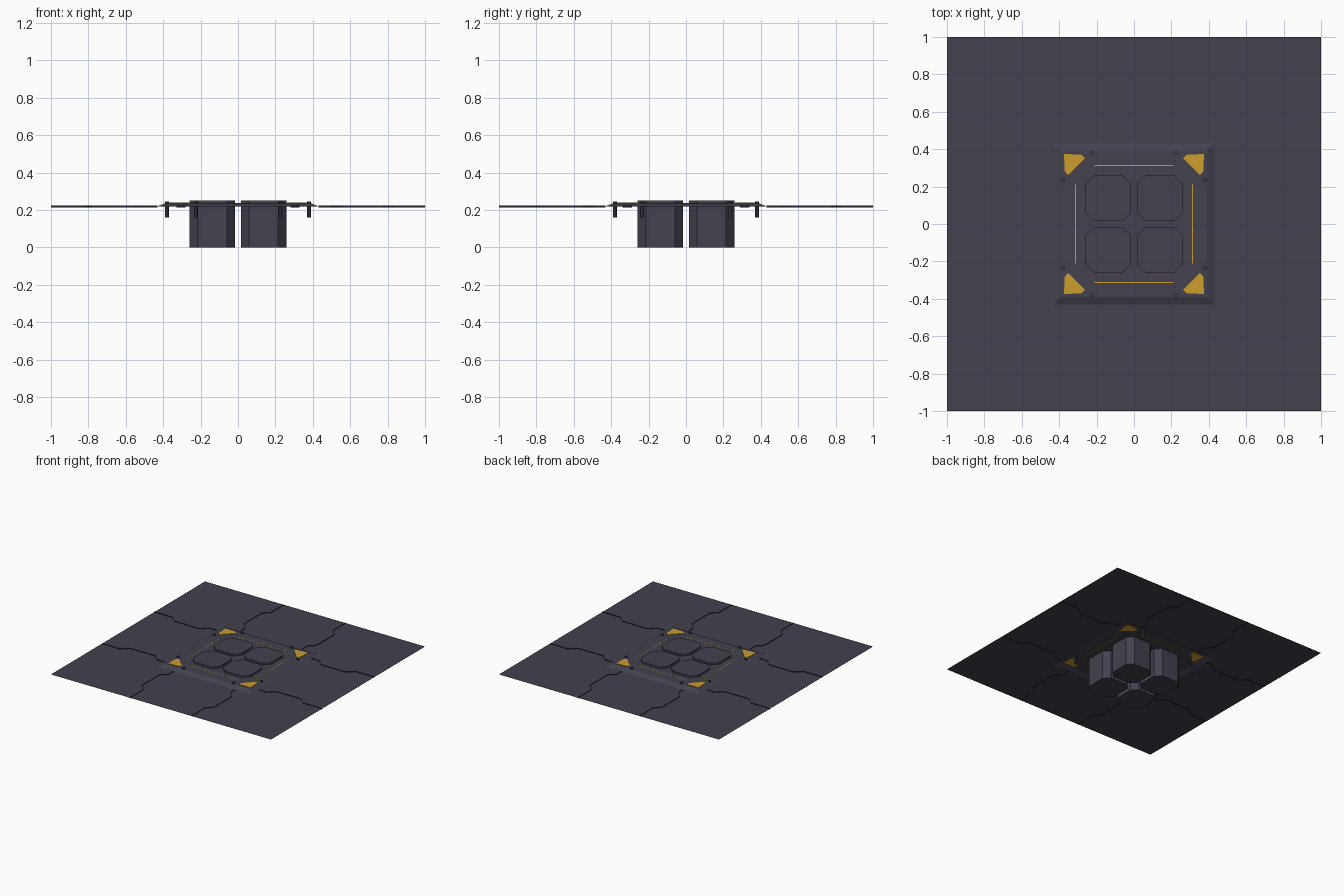
import bpy, bmesh, math

if "Cube" in bpy.data.objects:
    bpy.data.objects.remove(bpy.data.objects["Cube"])


def material(name, rgb):
    m = bpy.data.materials.new(name)
    m.diffuse_color = (*rgb, 1)
    m.use_nodes = True
    m.node_tree.nodes["Principled BSDF"].inputs["Base Color"].default_value = m.diffuse_color
    return m


SLATE = material("slate_metal", (0.055, 0.053, 0.077))
DARK = material("dark_metal", (0.025, 0.025, 0.034))
GOLD = material("gold_paint", (0.60, 0.34, 0.027))


def finish(name, bm, mat, fix=True):
    if fix:
        bmesh.ops.recalc_face_normals(bm, faces=bm.faces)
    me = bpy.data.meshes.new(name)
    bm.to_mesh(me)
    bm.free()
    me.materials.append(mat)
    ob = bpy.data.objects.new(name, me)
    bpy.context.collection.objects.link(ob)
    return ob


def prism(name, pts, z0, z1, mat):
    """Closed upright prism from an outline."""
    bm = bmesh.new()
    base = bm.faces.new([bm.verts.new((x, y, z0)) for x, y in pts])
    top = bmesh.ops.extrude_face_region(bm, geom=[base])["geom"]
    verts = [v for v in top if isinstance(v, bmesh.types.BMVert)]
    bmesh.ops.translate(bm, vec=(0, 0, z1 - z0), verts=verts)
    if not base.is_valid or len([f for f in bm.faces if len(f.verts) == len(pts)]) < 2:
        bm.faces.new([v for v in bm.verts if v not in verts])
    return finish(name, bm, mat)


def ribbon(name, path, z0, z1, mat):
    """Thin upright wall along a path."""
    bm = bmesh.new()
    cols = [(bm.verts.new((x, y, z0)), bm.verts.new((x, y, z1))) for x, y in path]
    for (a, b), (c, d) in zip(cols, cols[1:]):
        bm.faces.new((a, c, d, b))
    return finish(name, bm, mat)


# Floor sheet that steps up through a sloped rim into the raised platform
bm = bmesh.new()
rings = []
for h, z in ((1, 0.22), (0.43, 0.22), (0.39, 0.236)):
    rings.append([bm.verts.new((x * h, y * h, z))
                  for x, y in ((-1, -1), (1, -1), (1, 1), (-1, 1))])
for a, b in zip(rings, rings[1:]):
    for i in range(4):
        j = (i + 1) % 4
        bm.faces.new((a[i], a[j], b[j], b[i]))
bm.faces.new(rings[-1])
finish("floor_and_platform", bm, SLATE, fix=False)

LO, HI, C = 0.015, 0.26, 0.045
octagon = [(LO + C, LO), (HI - C, LO), (HI, LO + C), (HI, HI - C),
           (HI - C, HI), (LO + C, HI), (LO, HI - C), (LO, LO + C)]
corner = [(0.375, 0.375), (0.28, 0.37), (0.262, 0.352), (0.352, 0.262), (0.37, 0.28)]
seam_x = [(1, 0.34), (0.83, 0.34), (0.78, 0.29), (0.55, 0.29), (0.50, 0.34), (0.43, 0.34)]
seam_y = [(0.28, 1), (0.28, 0.83), (0.33, 0.78), (0.33, 0.55), (0.28, 0.50), (0.28, 0.43)]

# Parts repeated in each quadrant
for sx in (-1, 1):
    for sy in (-1, 1):
        def flip(pts):
            return [(x * sx, y * sy) for x, y in pts]
        prism("chamfered_block", flip(octagon), 0, 0.25, SLATE)
        prism("corner_marking", flip(corner), 0.2325, 0.2395, GOLD)
        for path in (seam_x, seam_y):
            ribbon("floor_seam", flip(path), 0.215, 0.225, DARK)
        # Bolts either side of the corner marking
        for bx, by in ((0.38, 0.235), (0.225, 0.38)):
            circle = [(bx * sx + 0.01 * math.cos(k * math.pi / 4),
                       by * sy + 0.01 * math.sin(k * math.pi / 4)) for k in range(8)]
            prism("bolt", circle, 0.16, 0.247, SLATE)

# Thin gold lines along the platform sides
for k in range(4):
    a = k * math.pi / 2
    c, s = round(math.cos(a)), round(math.sin(a))
    strip = [(0.311, -0.21), (0.315, -0.21), (0.315, 0.21), (0.311, 0.21)]
    prism("side_line", [(x * c - y * s, x * s + y * c) for x, y in strip],
          0.234, 0.2365, GOLD)
